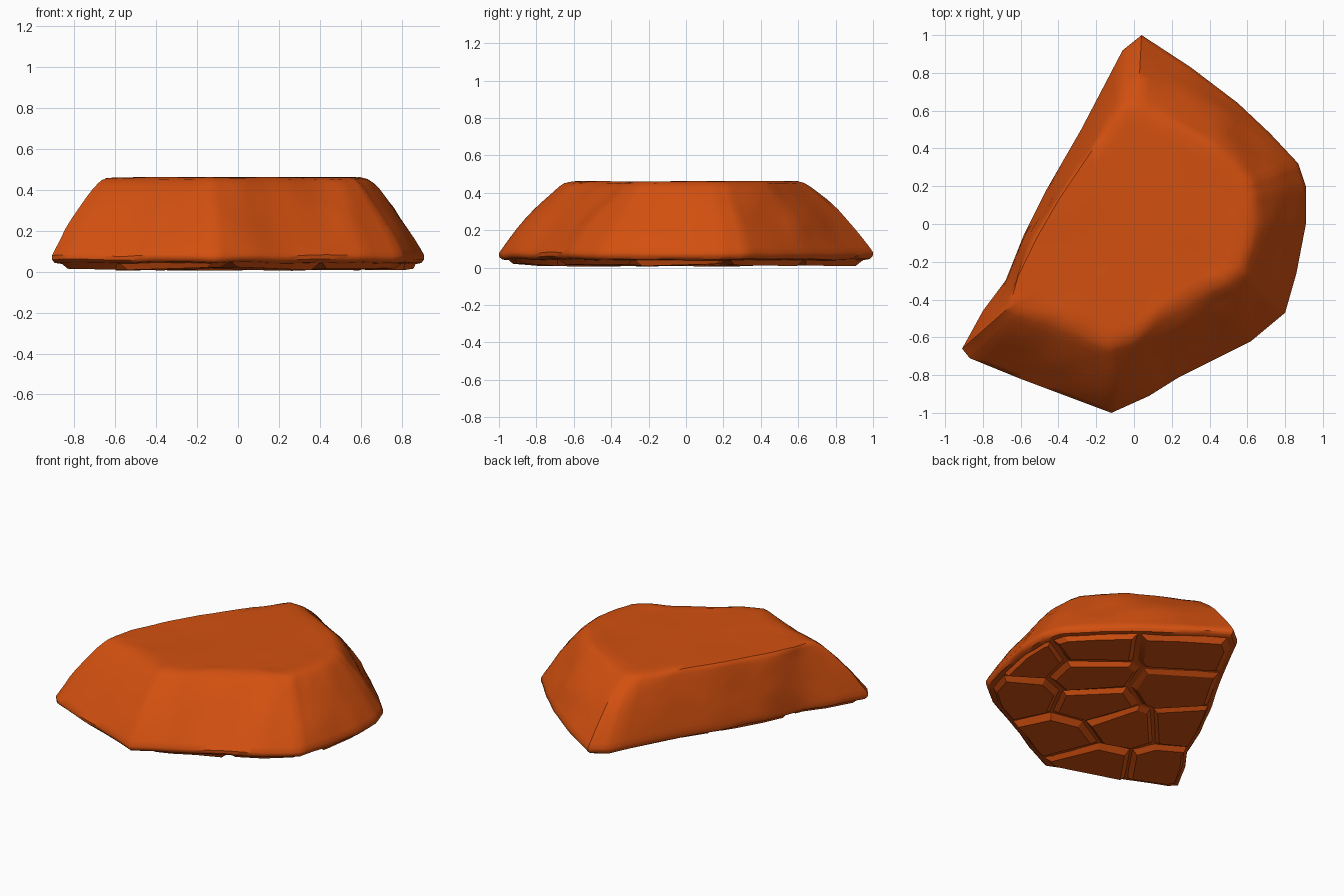
import bpy
import bmesh
import random
from mathutils import Vector, noise

random.seed(4)
cube = bpy.data.objects.get("Cube")
if cube:
    bpy.data.objects.remove(cube, do_unlink=True)

# Single stone colour
stone = bpy.data.materials.new("burnt orange stone")
colour = (0.65, 0.08, 0.005, 1)
stone.diffuse_color = colour
stone.use_nodes = True
shader = next(n for n in stone.node_tree.nodes if n.type == 'BSDF_PRINCIPLED')
shader.inputs["Base Color"].default_value = colour
shader.inputs["Roughness"].default_value = 0.8

# Widest outline of the slab and the matching points on its top edge
RIM = [(-.12, -1), (.08, -.91), (.24, -.81), (.5, -.68), (.62, -.62), (.8, -.47),
       (.86, -.26), (.91, 0), (.91, .2), (.87, .32), (.72, .48), (.55, .64),
       (.3, .83), (.04, 1), (-.06, .92), (-.28, .5), (-.47, .17), (-.58, -.05),
       (-.68, -.3), (-.8, -.46), (-.91, -.66), (-.87, -.71), (-.6, -.82), (-.36, -.91)]
CREST = [(-.13, -.64), (0, -.6), (.14, -.48), (.38, -.34), (.5, -.29), (.57, -.24),
         (.6, -.12), (.62, .02), (.63, .15), (.61, .21), (.53, .3), (.4, .43),
         (.2, .54), (.02, .62), (-.05, .62), (-.2, .44), (-.4, .14), (-.52, -.07),
         (-.62, -.28), (-.66, -.4), (-.66, -.44), (-.6, -.46), (-.42, -.5), (-.25, -.57)]
# Side profile: height, and how far the wall has moved from rim to crest
PROFILE = [(.04, .16), (.045, .05), (.06, .005), (.08, 0), (.11, .06), (.16, .17), (.21, .28),
           (.26, .4), (.31, .52), (.36, .66), (.4, .78), (.43, .88), (.45, .97), (.46, 1.1)]


def densify(points, steps=4):
    """Add evenly spaced points along every edge of a closed outline."""
    result = []
    for i, p in enumerate(points):
        a, b = Vector(p), Vector(points[(i + 1) % len(points)])
        result += [a.lerp(b, k / steps) for k in range(steps)]
    return result


def finish(bm, name, angle):
    """Turn a bmesh into a named stone object with crisp edges kept."""
    bmesh.ops.recalc_face_normals(bm, faces=bm.faces)
    mesh = bpy.data.meshes.new(name)
    bm.to_mesh(mesh)
    bm.free()
    mesh.materials.append(stone)
    obj = bpy.data.objects.new(name, mesh)
    bpy.context.collection.objects.link(obj)
    bpy.ops.object.select_all(action='DESELECT')
    obj.select_set(True)
    bpy.context.view_layer.objects.active = obj
    bpy.ops.object.shade_smooth_by_angle(angle=angle)
    return obj


def bridge(bm, lower, upper):
    """Join two vertex loops of equal length with quads."""
    n = len(lower)
    for i in range(n):
        j = (i + 1) % n
        bm.faces.new((lower[i], lower[j], upper[j], upper[i]))


def build_slab():
    bm = bmesh.new()
    rim, crest = densify(RIM), densify(CREST)
    rings = []
    # Chipped sloping walls
    for z, t in PROFILE:
        ring = []
        for a, b in zip(rim, crest):
            p = a.lerp(b, t).to_3d()
            p.z = z
            wall = max(0, min(1, 4 * t, 4 * (1.1 - t)))
            chip = noise.noise(p * 4) * .02 + noise.noise(p * 11) * .007
            inward = (b - a).normalized()
            p += inward.to_3d() * chip * wall
            p.z += noise.noise(p * 5) * .008
            ring.append(bm.verts.new(p))
        rings.append(ring)
    # Gently uneven top
    middle = sum(crest, Vector((0, 0))) / len(crest)
    for scale in (.85, .65, .4, .15):
        ring = []
        for c in crest:
            p = middle.lerp(c, scale).to_3d()
            p.z = .46 + noise.noise(p * 3) * .006
            ring.append(bm.verts.new(p))
        rings.append(ring)
    for lower, upper in zip(rings, rings[1:]):
        bridge(bm, lower, upper)
    bm.faces.new(rings[-1])
    bm.faces.new(rings[0])
    return finish(bm, "rock_slab", .7)


# Centres of the cracked plates on the underside
CELLS = [Vector(c) for c in (
    (.62, .33), (.16, .66), (.41, .06), (-.11, .26), (.59, -.4), (.16, -.18),
    (.07, -.64), (-.14, -.28), (-.42, -.03), (-.3, -.78), (-.69, -.51), (.83, -.03))]


def build_plate(index, seed):
    """Cut one cell from the outline, then taper it downward."""
    bm = bmesh.new()
    bm.faces.new([bm.verts.new((x * .96, y * .96, .05)) for x, y in RIM])
    for other in CELLS:
        if other == seed:
            continue
        bmesh.ops.bisect_plane(
            bm, geom=bm.verts[:] + bm.edges[:] + bm.faces[:], dist=1e-5,
            plane_co=((seed + other) / 2).to_3d() + Vector((0, 0, .05)),
            plane_no=(other - seed).to_3d(), clear_outer=True)
    bmesh.ops.dissolve_degenerate(bm, dist=.01, edges=bm.edges[:])
    base = bm.faces[:]
    made = bmesh.ops.extrude_face_region(bm, geom=base, use_keep_orig=True)["geom"]
    lower = [v for v in made if isinstance(v, bmesh.types.BMVert)]
    centre = sum((v.co for v in lower), Vector()) / len(lower)
    tilt = Vector((random.uniform(-1, 1), random.uniform(-1, 1), 0)) * .03
    for v in lower:
        offset = v.co - centre
        v.co = centre + offset * .82
        v.co.z = max(.004, .013 + offset.dot(tilt))
    finish(bm, f"underside_plate_{index}", .35)


build_slab()
for number, cell in enumerate(CELLS, 1):
    build_plate(number, cell)
